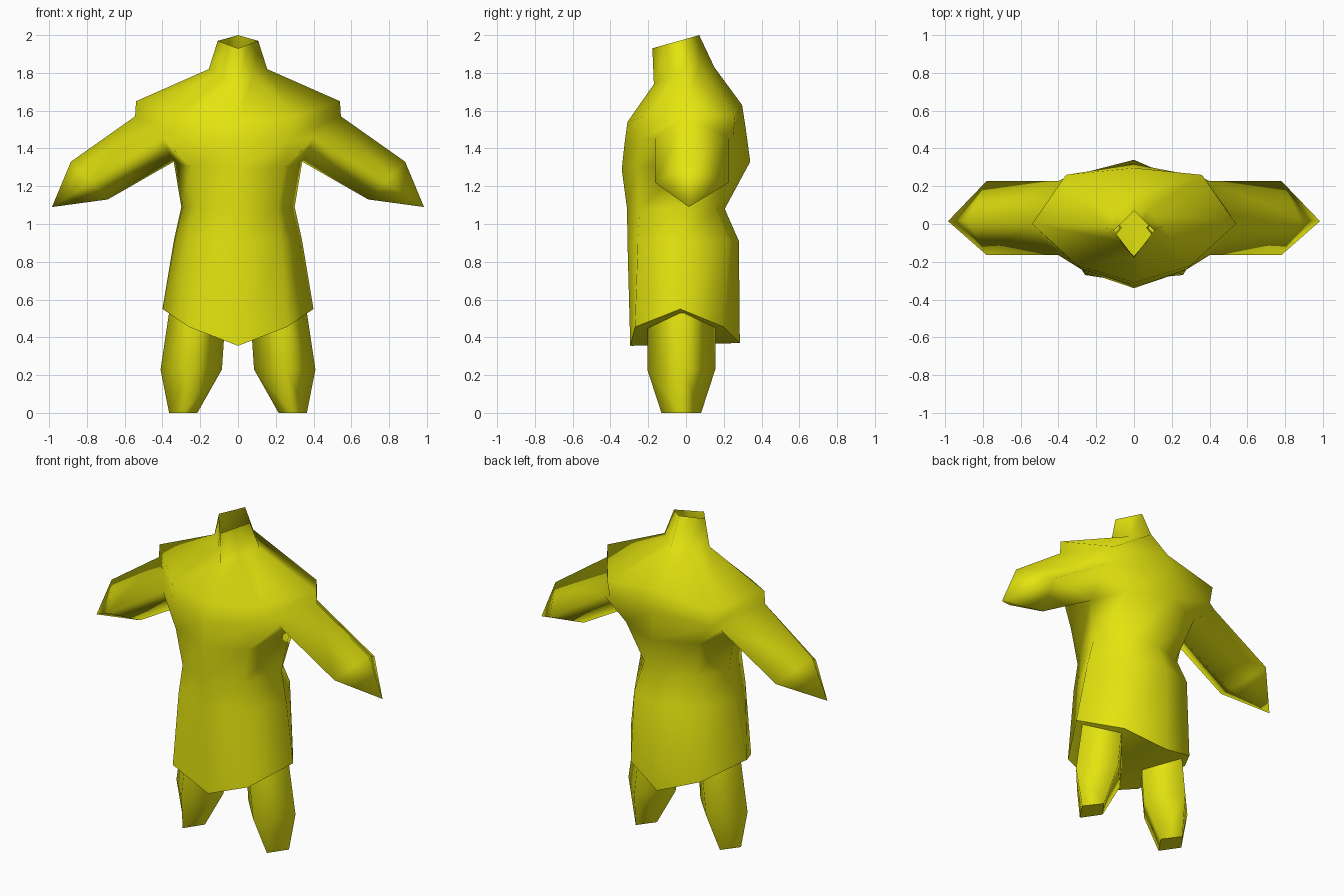
import bpy, bmesh, math

if "Cube" in bpy.data.objects:
    bpy.data.objects.remove(bpy.data.objects["Cube"])

yellow = bpy.data.materials.new("yellow cloth")
yellow.diffuse_color = (0.78, 0.78, 0.005, 1)
yellow.use_nodes = True
yellow.node_tree.nodes["Principled BSDF"].inputs["Base Color"].default_value = yellow.diffuse_color


def finish(name, bm, angle):
    bmesh.ops.recalc_face_normals(bm, faces=bm.faces)
    me = bpy.data.meshes.new(name)
    bm.to_mesh(me)
    bm.free()
    me.materials.append(yellow)
    ob = bpy.data.objects.new(name, me)
    bpy.context.collection.objects.link(ob)
    bpy.ops.object.select_all(action='DESELECT')
    ob.select_set(True)
    bpy.context.view_layer.objects.active = ob
    bpy.ops.object.shade_smooth_by_angle(angle=math.radians(angle))
    return ob


def skin(bm, a, b, skip=()):
    """Join two vertex rings with quads."""
    n = len(a)
    for i in range(n):
        if i not in skip:
            j = (i + 1) % n
            bm.faces.new((a[i], a[j], b[j], b[i]))


def mirrored_ring(half):
    """Front-to-back half profile closed by its mirror image."""
    return half + [(-x, y, z) for x, y, z in half[-2:0:-1]]


# Tunic: front, front side, side, back side, back of each ring
hem = [(0, -.295, .355), (.26, -.27, .455), (.40, -.03, .55), (.24, .20, .455), (0, .285, .37)]
halves = [
    hem,
    [(0, -.31, .91), (.23, -.255, .91), (.34, -.01, .91), (.20, .225, .91), (0, .28, .91)],
    [(0, -.312, 1.08), (.21, -.245, 1.08), (.30, 0, 1.09), (.18, .155, 1.08), (0, .205, 1.08)],
    [(0, -.34, 1.29), (.25, -.255, 1.30), (.34, .02, 1.33), (.25, .23, 1.33), (0, .34, 1.33)],
    [(0, -.325, 1.43), (.28, -.24, 1.45), (.545, 0, 1.57), (.35, .25, 1.47), (0, .317, 1.50)],
    [(0, -.31, 1.54), (.30, -.22, 1.57), (.54, 0, 1.65), (.36, .26, 1.57), (0, .297, 1.63)],
    [(0, -.17, 1.74), (.078, -.09, 1.78), (.155, -.01, 1.82), (.078, .07, 1.825), (0, .15, 1.83)],
    [(0, -.178, 1.93), (.053, -.107, 1.95), (.107, -.035, 1.97), (.053, .018, 1.985), (0, .07, 2.0)],
]
bm = bmesh.new()
rings = [[bm.verts.new(p) for p in mirrored_ring(h)] for h in halves]
CHEST, SHOULDER = 3, 4
for k in range(len(rings) - 1):
    skin(bm, rings[k], rings[k + 1], (1, 2, 5, 6) if k == CHEST else ())

# Pointed sleeves growing out of the openings left below the shoulders
chest, shoulder = rings[CHEST], rings[SHOULDER]
for s, front, mid, back in ((1, 1, 2, 3), (-1, 7, 6, 5)):
    rf = bm.verts.new((s * .40, -.165, 1.455))
    rb = bm.verts.new((s * .40, .228, 1.455))
    for side, r in ((front, rf), (back, rb)):
        bm.faces.new((chest[side], chest[mid], r))
        bm.faces.new((chest[side], r, shoulder[side]))
        bm.faces.new((shoulder[side], r, shoulder[mid]))
    end = [bm.verts.new((s * x, y, z)) for x, y, z in
           ((.885, .02, 1.33), (.78, -.165, 1.22), (.69, .02, 1.13), (.78, .228, 1.22))]
    skin(bm, [shoulder[mid], rf, chest[mid], rb], end)
    tip = bm.verts.new((s * .985, .015, 1.09))
    for i in range(4):
        bm.faces.new((end[i], end[(i + 1) % 4], tip))
finish("tunic", bm, 170)

# Underside: two panels folded along the middle
bm = bmesh.new()
for s in (1, -1):
    mid = bm.verts.new((0, 0, .362))
    pts = [bm.verts.new((s * x, y, z)) for x, y, z in hem]
    for a, b in zip(pts, pts[1:]):
        bm.faces.new((mid, a, b))
bmesh.ops.remove_doubles(bm, verts=bm.verts, dist=1e-4)
finish("tunic_underside", bm, 40)


# Legs: four-sided, tapering to a blunt foot
def leg_ring(xi, xo, yf, yb, z):
    c = (xi + xo) / 2
    return [(xi, -.02, z), (c, yf, z), (xo, -.02, z), (c, yb, z)]


for s, side in ((1, "left"), (-1, "right")):
    bm = bmesh.new()
    sections = [leg_ring(.065, .365, -.205, .155, .53),
                leg_ring(.085, .41, -.205, .155, .23),
                leg_ring(.215, .365, -.13, .08, 0)]
    vr = [[bm.verts.new((s * x, y, z)) for x, y, z in r] for r in sections]
    for a, b in zip(vr, vr[1:]):
        skin(bm, a, b)
    bm.faces.new(vr[-1])
    leg = finish("leg_" + side, bm, 100)
    # keep the sole flat against the smooth sides
    leg.data.polygons[-1].use_smooth = False
